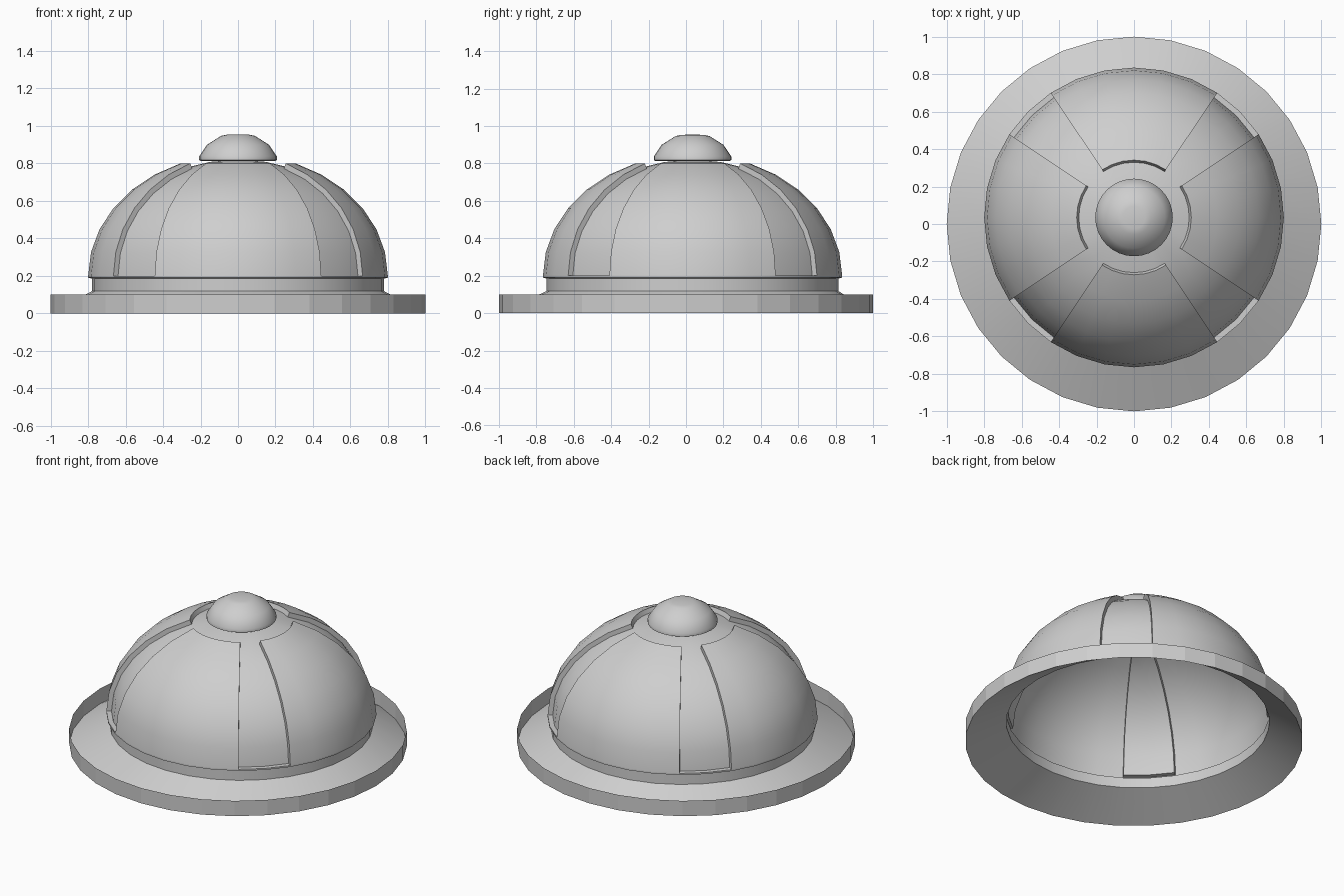
import bpy, bmesh
from math import sin, cos, pi, atan2, degrees

if "Cube" in bpy.data.objects:
    bpy.data.objects.remove(bpy.data.objects["Cube"], do_unlink=True)

SEGS = 32
STEP = 2 * pi / SEGS
CENTRE_Y = 0.035          # the crown sits slightly behind the brim centre
BASE_R, BASE_H = 0.77, 0.62
PANEL_R, PANEL_H = 0.80, 0.65
CROWN_Z = 0.2

grey = bpy.data.materials.new("light_grey")
grey.use_nodes = True
colour = (0.62, 0.62, 0.62, 1)
grey.diffuse_color = colour
grey.node_tree.nodes["Principled BSDF"].inputs["Base Color"].default_value = colour


def lathe(bm, profile):
    """Spin (radius, z, y offset) points into rings joined by quads."""
    rings = []
    for r, z, y in profile:
        if r == 0:
            rings.append([bm.verts.new((0, y, z))] * SEGS)
        else:
            rings.append([bm.verts.new((r * cos(i * STEP), y + r * sin(i * STEP), z))
                          for i in range(SEGS)])
    for low, high in zip(rings, rings[1:]):
        for i in range(SEGS):
            j = (i + 1) % SEGS
            corners = [low[i], low[j], high[j], high[i]]
            bm.faces.new(list(dict.fromkeys(corners)))


def finish(bm, name, smooth_angle=35):
    mesh = bpy.data.meshes.new(name)
    bm.to_mesh(mesh)
    bm.free()
    mesh.materials.append(grey)
    obj = bpy.data.objects.new(name, mesh)
    bpy.context.collection.objects.link(obj)
    bpy.ops.object.select_all(action='DESELECT')
    obj.select_set(True)
    bpy.context.view_layer.objects.active = obj
    if smooth_angle:
        bpy.ops.object.shade_smooth_by_angle(angle=smooth_angle * pi / 180)
    return obj


def on_panel(face):
    """True within the four wide sectors facing the axes."""
    c = face.calc_center_median()
    a = degrees(atan2(c.y - CENTRE_Y, c.x)) % 90
    return min(a, 90 - a) < 33.75


# Brim: faceted upright rim and a sloping sheet rising to the crown
bm = bmesh.new()
lathe(bm, [(1, 0, 0), (1, 0.1, 0)])
finish(bm, "brim_rim", None)

bm = bmesh.new()
lathe(bm, [(1, 0, 0), (0.78, 0.118, CENTRE_Y)])
finish(bm, "brim_slope")

# Band under the crown, with a lip and a ledge at the foot of each groove
bm = bmesh.new()
lathe(bm, [(r, z, CENTRE_Y) for r, z in
           [(0.78, 0.118), (0.78, 0.185), (0.80, 0.19), (0.80, CROWN_Z), (BASE_R, CROWN_Z)]])
ledge = [f for f in bm.faces if f.calc_center_median().z > CROWN_Z - 0.001 and on_panel(f)]
bmesh.ops.delete(bm, geom=ledge, context='FACES')
finish(bm, "crown_band")

# Crown: domed sheet with four panels pushed outward
bm = bmesh.new()
lathe(bm, [(BASE_R * cos(k * STEP) if k < 8 else 0,
            CROWN_Z + BASE_H * sin(k * STEP), CENTRE_Y) for k in range(9)])
panel_top = CROWN_Z + BASE_H * sin(6 * STEP)
panels = [f for f in bm.faces if on_panel(f) and f.calc_center_median().z < panel_top]
raised = bmesh.ops.extrude_face_region(bm, geom=panels)["geom"]
bmesh.ops.delete(bm, geom=panels, context='FACES')
for v in raised:
    if isinstance(v, bmesh.types.BMVert):
        v.co.x *= PANEL_R / BASE_R
        v.co.y = CENTRE_Y + (v.co.y - CENTRE_Y) * PANEL_R / BASE_R
        v.co.z = CROWN_Z + (v.co.z - CROWN_Z) * PANEL_H / BASE_H
foot = [f for f in bm.faces if all(v.co.z < CROWN_Z + 0.001 for v in f.verts)]
bmesh.ops.delete(bm, geom=foot, context='FACES')
bmesh.ops.recalc_face_normals(bm, faces=bm.faces)
finish(bm, "crown")

# Knob on top
bm = bmesh.new()
lathe(bm, [(r, z, CENTRE_Y) for r, z in
           [(0, 0.812), (0.195, 0.812), (0.207, 0.818), (0.207, 0.838),
            (0.165, 0.90), (0.09, 0.947), (0.06, 0.953), (0, 0.955)]])
finish(bm, "top_knob", 40)
